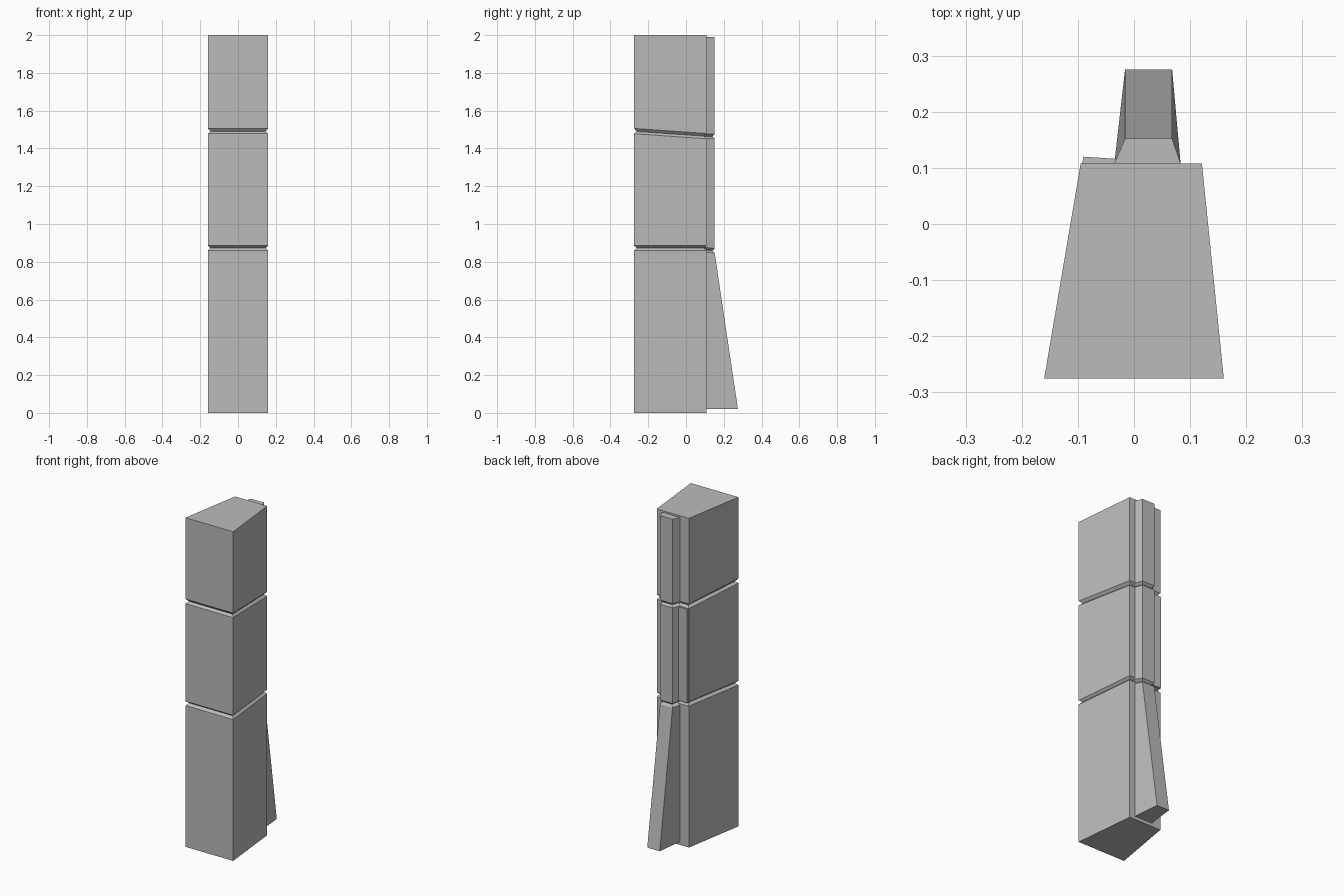
import bpy, bmesh

if "Cube" in bpy.data.objects:
    bpy.data.objects.remove(bpy.data.objects["Cube"])

stone = bpy.data.materials.new("grey_stone")
stone.diffuse_color = (0.5, 0.5, 0.5, 1)
stone.use_nodes = True
stone.node_tree.nodes["Principled BSDF"].inputs["Base Color"].default_value = stone.diffuse_color


def loft(name, rings):
    """Skin a stack of equal-length rings and cap both ends."""
    bm = bmesh.new()
    loops = [[bm.verts.new(p) for p in ring] for ring in rings]
    n = len(loops[0])
    for a, b in zip(loops, loops[1:]):
        for i in range(n):
            j = (i + 1) % n
            bm.faces.new((a[i], a[j], b[j], b[i]))
    bm.faces.new(loops[0][::-1])
    bm.faces.new(loops[-1])
    bmesh.ops.recalc_face_normals(bm, faces=bm.faces)
    mesh = bpy.data.meshes.new(name)
    bm.to_mesh(mesh)
    bm.free()
    mesh.materials.append(stone)
    obj = bpy.data.objects.new(name, mesh)
    bpy.context.collection.objects.link(obj)


def body_ring(z, slope=0, inset=0):
    pts = [(-0.16 + inset, -0.275 + inset), (0.16 - inset, -0.275 + inset),
           (0.121 - inset, 0.108 - inset), (-0.095 + inset, 0.108 - inset)]
    return [(x, y, z + slope * (y + 0.275)) for x, y in pts]


def rib_ring(z, y_out=0.152, inset=0, drop=0):
    pts = [(-0.04 + inset, 0.085), (0.088 - inset, 0.085), (0.083 - inset, 0.108 - inset),
           (0.068 - inset, y_out - inset), (-0.016 + inset, y_out - inset),
           (-0.035 + inset, 0.108 - inset)]
    return [(x, y, z + drop * (y - 0.108)) for x, y in pts]


# Tapered pillar with a level groove and a sloping groove
loft("pillar", [
    body_ring(0),
    body_ring(0.859), body_ring(0.873, 0, 0.014), body_ring(0.885),
    body_ring(1.478, -0.07), body_ring(1.491, -0.07, 0.014), body_ring(1.506, -0.07),
    body_ring(2)])

# Rear rib, flared into a buttress at the bottom, with matching grooves
loft("rear_rib", [
    rib_ring(0.02, 0.275),
    rib_ring(0.85, 0.152, 0, -0.1), rib_ring(0.862, 0.152, 0.012, -0.1),
    rib_ring(0.875, 0.152, 0, -0.1),
    rib_ring(1.452), rib_ring(1.464, 0.152, 0.012), rib_ring(1.477),
    rib_ring(1.99)])

# Slightly raised strip beside the rib on the middle block
strip = [(-0.094, 0.1), (-0.03, 0.1), (-0.03, 0.116), (-0.09, 0.12)]
loft("rear_strip", [[(x, y, z) for x, y in strip] for z in (0.88, 1.45)])
